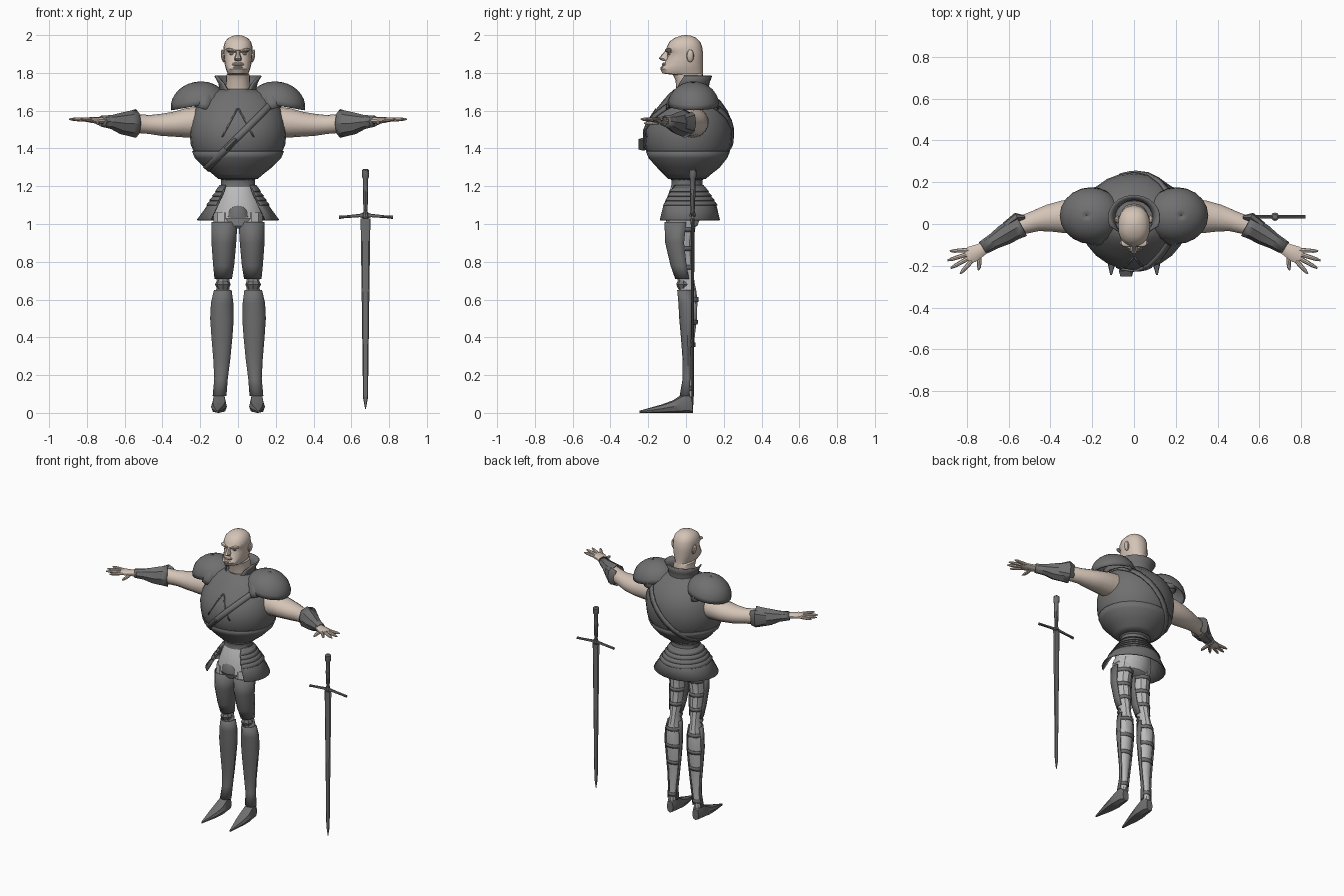
import bpy, bmesh
from math import sin, cos, radians, pi
from mathutils import Vector, Matrix
from mathutils.bvhtree import BVHTree


def material(name, rgb):
    m = bpy.data.materials.new(name)
    m.diffuse_color = (*rgb, 1)
    return m


SKIN = material("skin", (0.66, 0.55, 0.47))
CLOTH = material("cloth", (0.5, 0.5, 0.5))
STEEL = material("steel", (0.16, 0.16, 0.16))


def make(name, verts, faces, mat=STEEL, mirror=False, thick=0):
    me = bpy.data.meshes.new(name)
    me.from_pydata(verts, [], faces)
    bm = bmesh.new()
    bm.from_mesh(me)
    bmesh.ops.recalc_face_normals(bm, faces=bm.faces)
    bm.to_mesh(me)
    bm.free()
    ob = bpy.data.objects.new(name, me)
    bpy.context.collection.objects.link(ob)
    me.materials.append(mat)
    if thick:
        s = ob.modifiers.new("thickness", 'SOLIDIFY')
        s.thickness, s.offset = thick, 0
    if mirror:
        ob.modifiers.new("mirror", 'MIRROR')
    return ob


def loft(name, rings, n=16, along=None, up=(0, 1, 0), sq=1.0, gap=None, face=-90,
         cap=True, matrix=Matrix(), **kw):
    """Skin elliptical rings (x, y, z, ra, rb[, gap]); gap opens the loop towards angle 'face'."""
    P = [Vector(r[:3]) for r in rings]
    is_open = gap is not None
    m = n + 1 if is_open else n
    verts, faces = [], []
    for i, r in enumerate(rings):
        t = Vector(along) if along else (P[min(i + 1, len(P) - 1)] - P[max(i - 1, 0)]).normalized()
        a = Vector(up).cross(t).normalized()
        b = t.cross(a)
        g = r[5] if len(r) > 5 else (gap or 0)
        for k in range(m):
            th = radians(face + g + (360 - 2 * g) * k / n)
            c, s = cos(th), sin(th)
            c, s = [(1 if v > 0 else -1) * abs(v) ** sq for v in (c, s)]
            verts.append(matrix @ (P[i] + a * c * r[3] + b * s * r[4]))
    for i in range(len(rings) - 1):
        for k in range(n):
            j = (k + 1) % m
            faces.append((i * m + k, i * m + j, (i + 1) * m + j, (i + 1) * m + k))
    if cap and not is_open:
        faces += [tuple(range(m)), tuple(range((len(rings) - 1) * m, len(rings) * m))]
    return make(name, verts, faces, **kw)


def span(rows, x=0):
    """Rows (z, half width, y front, y back) to rings."""
    return [(x, (f + b) / 2, z, w, (b - f) / 2) for z, w, f, b in rows]


def ring_at(rings, z, grow=0):
    for p, q in zip(rings, rings[1:]):
        lo, hi = sorted((p[2], q[2]))
        if lo <= z <= hi:
            f = (z - p[2]) / (q[2] - p[2])
            v = [u + (w - u) * f for u, w in zip(p, q)]
            return (v[0], v[1], z, v[3] + grow, v[4] + grow)


def ball(name, c, r, n=12, rows=8, half=False, tilt=0, **kw):
    lo = 0 if half else -pi / 2
    angs = [lo + (pi / 2 - lo) * i / rows for i in range(rows + 1)]
    rings = [(0, 0, r[2] * sin(a), max(r[0] * cos(a), .0005), max(r[1] * cos(a), .0005)) for a in angs]
    M = Matrix.Translation(c) @ Matrix.Rotation(radians(tilt), 4, 'Y')
    return loft(name, rings, n, along=Z, matrix=M, **kw)


Z = (0, 0, 1)

# Cuirass
torso_rings = span([(1.23, .085, -.075, .085), (1.265, .125, -.11, .125), (1.30, .17, -.145, .17),
                    (1.35, .22, -.19, .21), (1.42, .25, -.218, .24), (1.49, .257, -.22, .247),
                    (1.55, .25, -.2, .24), (1.60, .233, -.165, .22), (1.65, .21, -.125, .185),
                    (1.69, .16, -.09, .14), (1.715, .09, -.06, .11)])
torso = loft("breastplate", torso_rings, 24, along=Z)
loft("lower_plate", [ring_at(torso_rings, z, .006) for z in (1.24, 1.265, 1.30, 1.35, 1.385)],
     24, along=Z, cap=False, thick=.005)

# Diagonal shoulder strap hugging the cuirass
bm = bmesh.new()
bm.from_mesh(torso.data)
tree = BVHTree.FromBMesh(bm)
u, nrm = Vector((1, 0, 1)).normalized(), Vector((1, 0, -1)).normalized()
verts = []
for k in range(40):
    d = u * cos(k * pi / 20) + Vector((0, sin(k * pi / 20), 0))
    for s in (-.018, .018):
        verts.append(tree.ray_cast(Vector((0, .01, 1.46)) + nrm * s, d)[0] + d * .006)
make("chest_strap", verts, [(2 * k, 2 * k + 1, (2 * k + 3) % 80, (2 * k + 2) % 80) for k in range(40)], thick=.01)
loft("strap_buckle", [(-.065, -.226, 1.395, .01, .026), (-.01, -.226, 1.45, .01, .026)], 4, sq=.6)

# Raised chevron on the chest
for sx in (-1, 1):
    pts = []
    for i in range(6):
        x, z = sx * .08 * i / 5, 1.61 - .15 * i / 5
        for w in (0, .007):
            pts.append(tree.ray_cast(Vector((x + w * sx, -1, z)), Vector((0, 1, 0)))[0] + Vector((0, -.003, 0)))
    make("chest_ridge", pts, [(2 * i, 2 * i + 1, 2 * i + 3, 2 * i + 2) for i in range(5)], thick=.006)
bm.free()

# Collar and shoulder plates
loft("collar", [(0, .02, 1.67, .105, .1, 20), (0, .025, 1.70, .092, .09, 30), (0, .028, 1.745, .1, .092, 48),
                (0, .03, 1.785, .122, .105, 68)], 20, along=Z, gap=20, thick=.008)
ball("shoulder_plate", (.205, .04, 1.628), (.148, .132, .122), 20, 7, half=True, tilt=10, cap=False,
     mirror=True, thick=.008)
ball("inner_shoulder_plate", (.185, .035, 1.61), (.072, .138, .125), 20, 6, half=True, tilt=-14, cap=False,
     mirror=True, thick=.008)

# Head and neck
loft("head", span([(1.66, .072, -.05, .1), (1.76, .063, -.055, .092), (1.79, .062, -.07, .09),
                   (1.797, .055, -.125, .09), (1.82, .064, -.136, .09), (1.842, .07, -.118, .09),
                   (1.88, .074, -.1, .09), (1.908, .076, -.094, .09), (1.92, .077, -.108, .088),
                   (1.94, .076, -.1, .085), (1.965, .069, -.088, .075), (1.985, .051, -.06, .055),
                   (1.996, .028, -.03, .03), (2.0, .006, -.006, .006)]), 20, along=Z, sq=.88, mat=SKIN)
loft("nose", [(0, -.098, 1.922, .01, .008), (0, -.112, 1.895, .012, .018), (0, -.118, 1.876, .02, .027),
              (0, -.106, 1.862, .016, .015)], 8, along=Z, mat=SKIN)
ball("upper_lip", (0, -.108, 1.845), (.034, .02, .012), 10, 6, mat=SKIN)
ball("lower_lip", (0, -.12, 1.828), (.028, .016, .008), 10, 6, mat=SKIN)
ball("brow", (.034, -.09, 1.919), (.034, .022, .011), 10, 6, tilt=-8, mat=SKIN, mirror=True)
ball("eye", (.032, -.083, 1.902), (.014, .012, .009), 8, 6, mat=SKIN, mirror=True)
ball("ear", (.08, .022, 1.89), (.011, .02, .034), 10, 6, tilt=8, mat=SKIN, mirror=True)

# Arms
loft("arm", [(.18, .035, 1.54, .085, .085), (.27, .035, 1.535, .085, .078), (.34, .035, 1.528, .08, .066),
             (.41, .028, 1.525, .066, .058), (.47, .015, 1.527, .052, .05), (.55, -.01, 1.533, .045, .05),
             (.63, -.058, 1.54, .036, .036), (.71, -.11, 1.547, .026, .02)], 14, up=Z, mat=SKIN, mirror=True)
loft("bracer", [(.54, -.006, 1.532, .055, .073), (.575, -.025, 1.532, .05, .064), (.62, -.052, 1.533, .047, .054),
                (.67, -.082, 1.54, .036, .034), (.725, -.115, 1.545, .03, .026)], 8, up=Z, cap=False,
     mirror=True, thick=.006)
loft("elbow_guard", [(.525, .03, 1.532, .012, .05), (.56, .03, 1.535, .026, .06), (.615, -.01, 1.535, .02, .04)],
     8, up=Z, mirror=True)
loft("wrist_cuff", [(.69, -.094, 1.543, .037, .032), (.712, -.108, 1.544, .035, .03)], 8, up=Z, mirror=True)

# Hands
loft("palm", [(.70, -.105, 1.546, .026, .018), (.735, -.125, 1.548, .034, .018), (.775, -.145, 1.551, .042, .016),
              (.80, -.158, 1.552, .036, .011)], 10, up=Z, mat=SKIN, mirror=True)
for kx, ky, tx, ty in ((.795, -.125, .882, -.13), (.803, -.146, .893, -.175),
                       (.797, -.166, .878, -.212), (.782, -.182, .832, -.238)):
    k, t = Vector((kx, ky, 1.552)), Vector((tx, ty, 1.555))
    loft("finger", [(*k.lerp(t, f), r, r) for f, r in ((-.1, .011), (.35, .0105), (.75, .009), (1, .004))],
         8, up=Z, mat=SKIN, mirror=True)
loft("thumb", [(.745, -.145, 1.54, .014, .012), (.74, -.18, 1.535, .011, .01), (.742, -.208, 1.533, .009, .008),
               (.745, -.222, 1.533, .003, .003)], 8, up=Z, mat=SKIN, mirror=True)

# Belt, hips and flared skirt
loft("belt", span([(1.195, .098, -.08, .09), (1.205, .09, -.078, .087), (1.235, .09, -.078, .087),
                   (1.245, .097, -.082, .09)]), 20, along=Z)
loft("hips", span([(1.22, .085, -.07, .08), (1.17, .1, -.09, .085), (1.10, .125, -.11, .088),
                   (1.03, .135, -.115, .075), (.99, .1, -.09, .06), (.975, .05, -.05, .03)]), 14, along=Z, mat=CLOTH)
ball("codpiece", (0, -.085, 1.035), (.06, .045, .075), 12, 5, half=True)
skirt = [(0, .005, 1.205, .096, .086), (0, 0, 1.17, .112, .112), (0, 0, 1.10, .158, .158),
         (0, -.003, 1.02, .216, .18)]
loft("skirt", skirt, 18, along=Z, gap=42, thick=.006)
for i in range(4):
    z = 1.195 - i * .024
    loft("mail_row", [ring_at(skirt, z, .003), ring_at(skirt, z - .024, .009)], 36, along=Z, gap=44, thick=.004)

# Legs: cloth underneath, front plates, straps round the back
leg = [(x, (f + b) / 2, z, w, (b - f) / 2) for z, x, w, f, b in
       [(1.06, .072, .06, -.1, .06), (1.0, .072, .06, -.105, .045), (.9, .075, .056, -.1, .03),
        (.78, .076, .046, -.072, .036), (.69, .079, .034, -.04, .045), (.64, .081, .038, -.036, .056),
        (.58, .084, .05, -.03, .06), (.5, .085, .053, -.026, .058), (.4, .085, .046, -.017, .046),
        (.28, .086, .035, -.008, .036), (.18, .09, .026, -.008, .034), (.1, .097, .026, -.022, .034),
        (.05, .1, .03, -.03, .034)]]
loft("leg", leg, 10, along=Z, mat=CLOTH, mirror=True)
for name, zs in (("thigh_plate", (1.01, .9, .78, .71)), ("shin_plate", (.65, .58, .5, .4, .28, .18, .09))):
    loft(name, [ring_at(leg, z, .007) for z in zs], 8, along=Z, gap=70, face=90, mirror=True, thick=.006)
ball("knee_guard", (.08, -.012, .68), (.042, .04, .036), 8, 4, mirror=True)
for z in (.97, .87, .77, .6, .48, .36, .13):
    loft("leg_strap", [ring_at(leg, z + s, .005) for s in (-.012, .012)], 10, along=Z, cap=False,
         mirror=True, thick=.005)

# Pointed shoes
loft("shoe", [(.099, .037, .04, .024, .04), (.1, .01, .055, .035, .055), (.1, -.03, .046, .038, .046),
              (.101, -.07, .033, .042, .033), (.104, -.13, .022, .034, .022), (.11, -.245, .006, .004, .006)],
     8, along=(0, -1, 0), up=Z, sq=.75, mirror=True)

# Sword standing beside the figure
sx, sy = .675, .035
loft("sword_blade", [(sx, sy, .02, .002, .002), (sx, sy, .08, .013, .006), (sx, sy, .6, .02, .008),
                     (sx, sy, 1.03, .026, .01)], 8, along=Z)
loft("sword_guard", [(sx + x, sy, z, .009, h) for x, z, h in
                     ((-.14, 1.035, .009), (-.12, 1.037, .007), (-.03, 1.045, .009), (0, 1.045, .02),
                      (.03, 1.045, .009), (.12, 1.037, .007), (.145, 1.035, .009))], 8, along=(1, 0, 0), up=Z)
loft("sword_grip", [(sx, sy, 1.04, .018, .018), (sx, sy, 1.07, .011, .011), (sx, sy, 1.16, .015, .015),
                    (sx, sy, 1.24, .014, .014), (sx, sy, 1.25, .02, .02), (sx, sy, 1.285, .02, .02),
                    (sx, sy, 1.292, .012, .012)], 10, along=Z)

# Smooth shading with crisp edges
bpy.ops.object.select_all(action='SELECT')
bpy.context.view_layer.objects.active = torso
bpy.ops.object.shade_smooth_by_angle(angle=radians(32))
